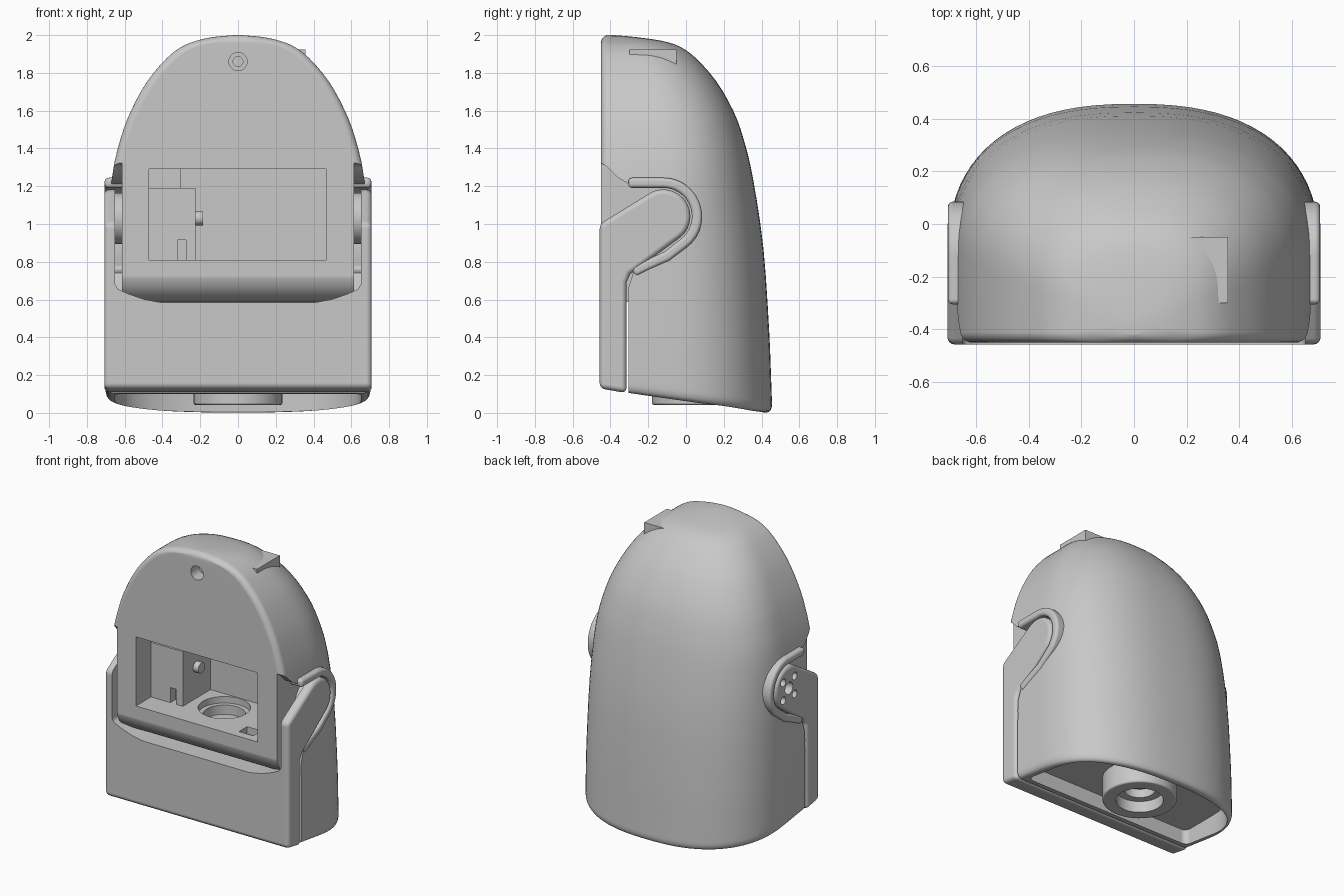
import bpy, bmesh, math
from mathutils import Vector

cube = bpy.data.objects.get("Cube")
if cube:
    bpy.data.objects.remove(cube, do_unlink=True)

grey = bpy.data.materials.new("plain_grey")
grey.use_nodes = True
grey.diffuse_color = (0.58, 0.58, 0.58, 1)
grey.node_tree.nodes["Principled BSDF"].inputs["Base Color"].default_value = (0.58, 0.58, 0.58, 1)


def finish(name, bm):
    bmesh.ops.recalc_face_normals(bm, faces=bm.faces)
    mesh = bpy.data.meshes.new(name)
    bm.to_mesh(mesh)
    bm.free()
    mesh.materials.append(grey)
    ob = bpy.data.objects.new(name, mesh)
    bpy.context.collection.objects.link(ob)
    return ob


def activate(ob):
    bpy.ops.object.select_all(action='DESELECT')
    ob.select_set(True)
    bpy.context.view_layer.objects.active = ob


def prism(name, pts, axis, a, b):
    """Extrude a 2D outline along an axis from a to b."""
    place = {'x': lambda u, v: (a, u, v), 'y': lambda u, v: (u, a, v), 'z': lambda u, v: (u, v, a)}[axis]
    bm = bmesh.new()
    face = bm.faces.new([bm.verts.new(place(u, v)) for u, v in pts])
    out = bmesh.ops.extrude_face_region(bm, geom=[face])
    shift = Vector([(b - a) * (axis == k) for k in 'xyz'])
    bmesh.ops.translate(bm, vec=shift, verts=[e for e in out['geom'] if isinstance(e, bmesh.types.BMVert)])
    return finish(name, bm)


def arc(cx, cy, r, start, end, n):
    angles = [math.radians(start + (end - start) * i / n) for i in range(n + 1)]
    return [(cx + r * math.cos(t), cy + r * math.sin(t)) for t in angles]


def rod(name, u, v, r, axis, a, b):
    return prism(name, arc(u, v, r, 0, 352.5, 47), axis, a, b)


def box(name, x0, x1, y0, y1, z0, z1):
    return prism(name, [(x0, y0), (x1, y0), (x1, y1), (x0, y1)], 'z', z0, z1)


def bevel(ob, width):
    mod = ob.modifiers.new("bevel", 'BEVEL')
    mod.width, mod.segments = width, 4
    mod.limit_method, mod.angle_limit = 'ANGLE', math.radians(50)
    activate(ob)
    bpy.ops.object.modifier_apply(modifier=mod.name)


def cut(ob, *cutters):
    for c in cutters:
        mod = ob.modifiers.new("cut", 'BOOLEAN')
        mod.operation, mod.solver, mod.object = 'DIFFERENCE', 'EXACT', c
        activate(ob)
        bpy.ops.object.modifier_apply(modifier=mod.name)
        bpy.data.objects.remove(c, do_unlink=True)


# Domed shell: height, half width and back depth of each section
rows = [(0, .665, .42), (.01, .687, .443), (.04, .70, .455), (.09, .703, .454), (.2, .703, .45),
        (.44, .702, .44), (.87, .692, .41), (1.24, .668, .355), (1.45, .622, .305), (1.6, .566, .25),
        (1.756, .48, .16), (1.88, .375, .05), (1.94, .295, -.035), (1.97, .22, -.13),
        (1.99, .13, -.27), (2.0, .015, -.38)]


def smooth_rows(rows, steps):
    vs = [Vector(r) for r in rows]
    for i in range(len(vs) - 1):
        p, q = vs[i], vs[i + 1]
        tp = (q - vs[max(i - 1, 0)]) / 2
        tq = (vs[min(i + 2, len(vs) - 1)] - p) / 2
        for s in range(steps):
            t = s / steps
            yield (p * (2*t**3 - 3*t*t + 1) + tp * (t**3 - 2*t*t + t)
                   + q * (3*t*t - 2*t**3) + tq * (t**3 - t*t))
    yield vs[-1]


def section(w, back, front, spread=1):
    """Flat front with rounded corners, straight flanks, round back."""
    ry = min(.04, (back - front) * .3)
    rx = min(.04 * spread, w * .92)
    half = [(w - rx + rx * x, front + ry + ry * y) for x, y in arc(0, 0, 1, -90, 0, 5)]
    pts = list(half)
    centre = front + .39 * (back - front)
    for i in range(41):
        t = math.pi * i / 40
        c, s = math.cos(t), max(math.sin(t), 0)
        pts.append((math.copysign(abs(c) ** .83, c) * w, centre + (back - centre) * s ** .83))
    return pts + [(-x, y) for x, y in reversed(half)]


levels = list(smooth_rows(rows, 3))
bm = bmesh.new()
rings = []
for k, (z, w, back) in enumerate(levels):
    step = levels[min(k + 1, len(levels) - 1)] - levels[max(k - 1, 0)]
    spread = math.hypot(step.x, step.y) / step.x if z > 1 else 1   # rounding follows the outline
    lift = max(0, z - 1.96)
    front = -.41 - math.sqrt(.04 ** 2 - min(lift, .04) ** 2)
    ring = []
    for x, y in section(w, back, min(front, -.418), spread):
        base = .062 - .1436 * y            # sloping underside
        ring.append(bm.verts.new((x, y, base + z * (.5 - base) / .5 if z < .5 else z)))
    rings.append(ring)
for low, high in zip(rings, rings[1:]):
    for i in range(len(low)):
        j = (i + 1) % len(low)
        bm.faces.new((low[i], low[j], high[j], high[i]))
bm.faces.new(rings[0])
bm.faces.new(rings[-1])
shell = finish("domed_shell", bm)

# Chin: rolled lower edge of the face, with room for the bracket below
chin = [(-.7, .76)] + arc(-.28, .76, .175, 180, 262, 14) + [(-.305, -.3), (-.7, -.3)]
cut(shell, prism("chin_cut", chin, 'x', -1, 1))

# Side pockets for the arms
pocket = [(-.7, 1.34), (-.46, 1.33), (-.42, 1.305), (-.36, 1.245), (-.3, 1.21)]
pocket += arc(-.12, 1.04, .17, 90, -50, 20) + [(-.2, .785), (-.28, .74), (-.306, .66), (-.306, .5), (-.7, .5)]
for s in (-1, 1):
    cut(shell, prism("pocket_cut", pocket, 'x', s * .615, s * .9))

# Window, floor recess, screw hole and hollow underside
under = [(x, max(y, -.265)) for x, y in section(.65, .405, -.265)]
cut(shell,
    box("window_cut", -.47, .465, -.6, .02, .81, 1.29),
    rod("recess_cut", 0, -.15, .165, 'z', .765, .812),
    rod("deep_recess_cut", 0, -.15, .135, 'z', .70, .78),
    box("notch_cut", .28, .39, -.39, -.30, .76, .85),
    rod("screw_head_cut", 0, 1.86, .048, 'y', -.6, -.36),
    rod("screw_shaft_cut", 0, 1.86, .026, 'y', -.6, -.25),
    prism("under_cut", under, 'z', -.2, .2))

# Parts inside the window
block = box("window_block", -.475, -.225, -.285, .03, .80, 1.19)
cut(block, box("slot_cut", -.32, -.275, -.4, -.23, .7, .915))
ledge = box("window_ledge", -.475, -.305, -.15, .03, 1.18, 1.295)
peg = rod("window_peg", -.135, 1.03, .037, 'x', -.23, -.185)

# Bracket: front plate with two round-ended arms
side = [(-.457, .13), (-.315, .105), (-.315, .69), (-.295, .735), (-.24, .775)]
side += arc(-.12, 1.04, .143, -50, 118, 20) + [(-.457, 1.0)]
bracket = prism("bracket", side, 'x', -.708, .708)
bevel(bracket, .028)
edge = [(.65, 1.5), (.65, .68), (.635, .655), (.58, .63), (.5, .602), (.41, .585)]
opening = edge + [(-x, z) for x, z in reversed(edge)]
cut(bracket, prism("opening_cut", opening, 'y', -.7, .4))

# Bolt holes in one arm
cut(bracket, rod("hole_cut", -.12, 1.03, .042, 'x', -.8, -.6))
for u, v in arc(-.12, 1.03, .088, 45, 315, 3):
    cut(bracket, rod("hole_cut", u, v, .026, 'x', -.8, -.6))

# Raised rims round the arms, and pivot hubs
path = [(-.305, 1.218), (-.2, 1.218)] + arc(-.12, 1.04, .178, 90, -50, 22) + [(-.1, .83), (-.2, .785), (-.28, .745)]
inner, outer = [], []
for i, p in enumerate(path):
    a, b = Vector(path[max(i - 1, 0)]), Vector(path[min(i + 1, len(path) - 1)])
    d = (b - a).normalized() * .027
    outer.append((p[0] - d.y, p[1] + d.x))
    inner.append((p[0] + d.y, p[1] - d.x))
parts = [shell, block, ledge, peg, bracket]
for s, label in ((1, "left"), (-1, "right")):
    rim = prism(label + "_rim", outer + inner[::-1], 'x', s * .60, s * .706)
    bevel(rim, .02)
    parts += [rim, rod(label + "_hub", -.12, 1.03, .135, 'x', s * .60, s * .652)]

# Small block on the dome
parts.append(box("top_block", .17, .357, -.3, -.05, 1.78, 1.925))

# Ring under the base
knob = rod("base_ring", 0, .055, .235, 'z', .042, .23)
bevel(knob, .012)
cut(knob, rod("bore_cut", 0, .055, .15, 'z', -.1, .12), rod("inner_bore_cut", 0, .055, .1, 'z', -.1, .18))
parts.append(knob)

for ob in parts:
    activate(ob)
    bpy.ops.object.shade_smooth_by_angle(angle=math.radians(35))
    mod = ob.modifiers.new("normals", 'WEIGHTED_NORMAL')
    mod.keep_sharp = True
